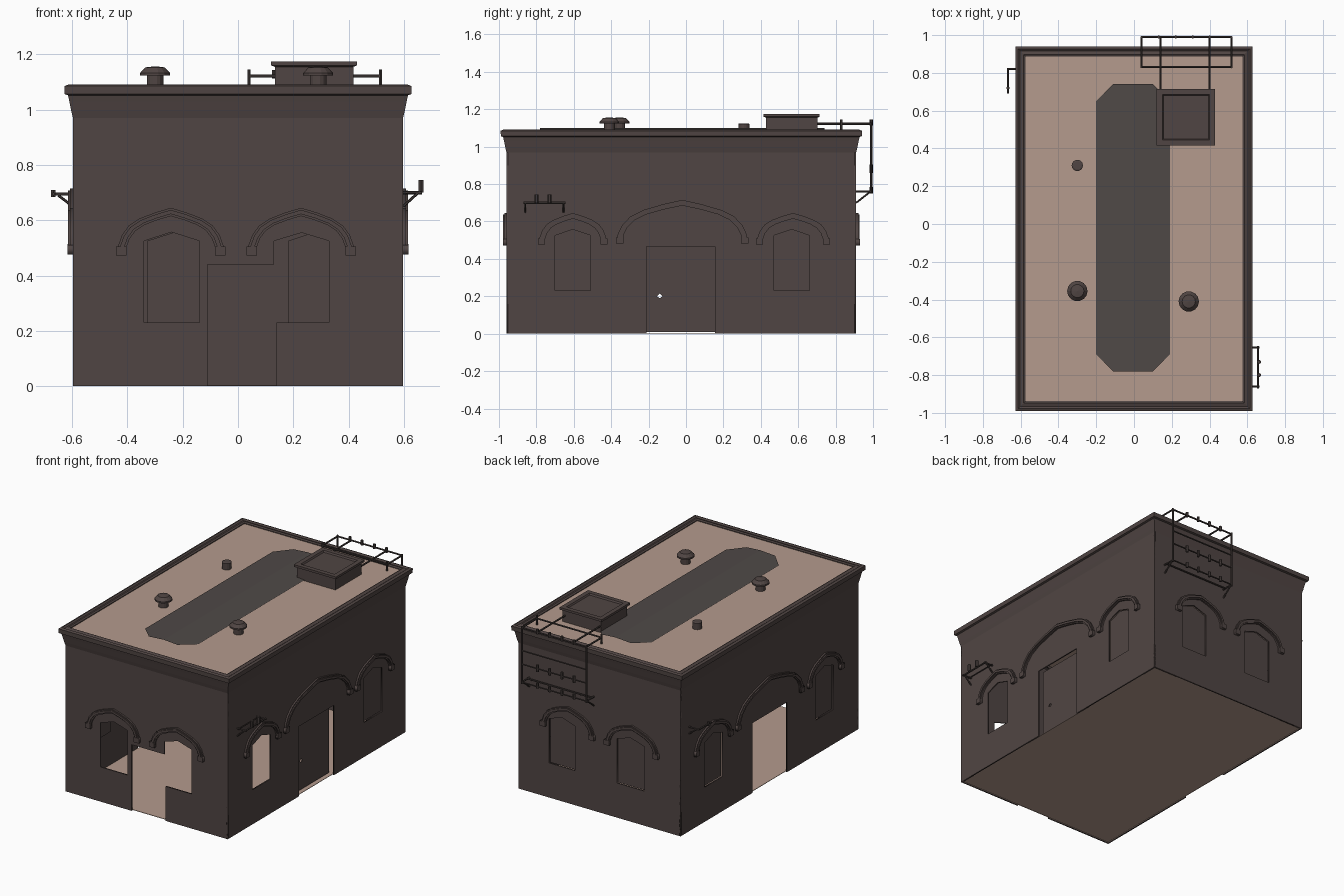
import bpy, bmesh, math
from mathutils import Matrix, Vector

if "Cube" in bpy.data.objects:
    bpy.data.objects.remove(bpy.data.objects["Cube"])

X, Y0, Y1 = 0.597, -0.96, 0.91      # outer wall planes


def srgb(r, g, b):
    f = lambda c: ((c / 255 + 0.055) / 1.055) ** 2.4
    return (f(r), f(g), f(b), 1)


def mat(name, *c):
    m = bpy.data.materials.new(name)
    m.diffuse_color = srgb(*c)
    m.use_nodes = True
    m.node_tree.nodes["Principled BSDF"].inputs["Base Color"].default_value = m.diffuse_color
    return m


WALL = mat("dark brown wall", 80, 69, 67)
TAN = mat("tan floor and roof", 181, 155, 141)
PATCH = mat("grey roof patch", 79, 73, 71)
METAL = mat("dark metal", 66, 58, 56)


def finish(name, bm, m):
    bmesh.ops.recalc_face_normals(bm, faces=bm.faces)
    me = bpy.data.meshes.new(name)
    bm.to_mesh(me)
    bm.free()
    me.materials.append(m)
    ob = bpy.data.objects.new(name, me)
    bpy.context.collection.objects.link(ob)
    return ob


# each side maps (u, height, outward) to the world
def side(udir, out, origin):
    M = Matrix((udir, (0, 0, 1), out)).transposed().to_4x4()
    M.translation = origin
    return M


FRONT = side((1, 0, 0), (0, -1, 0), (0, Y0, 0))
BACK = side((1, 0, 0), (0, 1, 0), (0, Y1, 0))
RIGHT = side((0, 1, 0), (1, 0, 0), (X, 0, 0))
LEFT = side((0, 1, 0), (-1, 0, 0), (-X, 0, 0))


def plate(name, frame, loops, lo, hi, m):
    """Flat plate with holes, reaching from depth lo to hi."""
    cu = bpy.data.curves.new(name, 'CURVE')
    cu.dimensions = '2D'
    cu.fill_mode = 'BOTH'
    cu.extrude = (hi - lo) / 2
    for pts in loops:
        s = cu.splines.new('POLY')
        s.points.add(len(pts) - 1)
        for p, q in zip(s.points, pts):
            p.co = (q[0], q[1], 0, 1)
        s.use_cyclic_u = True
    tmp = bpy.data.objects.new("tmp", cu)
    bpy.context.collection.objects.link(tmp)
    bpy.context.view_layer.update()
    dg = bpy.context.evaluated_depsgraph_get()
    bm = bmesh.new()
    bm.from_mesh(tmp.evaluated_get(dg).to_mesh())
    bpy.data.objects.remove(tmp)
    bmesh.ops.remove_doubles(bm, verts=bm.verts, dist=1e-5)
    bm.transform(frame @ Matrix.Translation((0, 0, (lo + hi) / 2)))
    return finish(name, bm, m)


def window(a, b):
    return [(a, .23), (b, .23), (b, .525), ((a + b) / 2, .557), (a, .525)]


def arch(name, frame, c, half, foot, peak, w=.03):
    h = peak - foot
    shape = [(1, 0), (1, .2), (.93, .42), (.8, .62), (.6, .77), (.3, .9), (0, 1)]
    shape += [(-x, z) for x, z in shape[-2::-1]]

    def band(i, o):
        ring = lambda d: [(c + x * (half - d), foot + z * (h - d)) for x, z in shape]
        return [ring(i) + ring(o)[::-1]]
    plate(name + "_base", frame, band(0, w), 0, .011, WALL)
    plate(name + "_moulding", frame, band(w * .25, w * .75), 0, .018, WALL)
    for s in (-1, 1):
        a, b = c + s * (half + .008), c + s * (half - w)
        plate(name + "_foot", frame,
              [[(a, foot - .003), (b, foot - .003), (b, foot + .03), (a, foot + .03)]], 0, .019, WALL)


# walls with openings
T, TOP = -.008, 1.06
plate("front_wall", FRONT, [
    [(-X, 0), (-.11, 0), (-.11, .44), (.13, .44), (.13, .525), (.23, .555), (.33, .525),
     (.33, .23), (.14, .23), (.14, 0), (X, 0), (X, TOP), (-X, TOP)], window(-.34, -.14)], T, 0, WALL)
plate("back_wall", BACK, [[(-X, 0), (X, 0), (X, TOP), (-X, TOP)],
                          window(-.33, -.13), window(.18, .37)], T, 0, WALL)
for name, fr in (("right_wall", RIGHT), ("left_wall", LEFT)):
    plate(name, fr, [
        [(Y0, 0), (-.21, 0), (-.21, .465), (.155, .465), (.155, 0), (Y1, 0), (Y1, TOP), (Y0, TOP)],
        window(-.70, -.51), window(.47, .66)], T, 0, WALL)
    arch(name + "_door_arch", fr, -.02, .345, .485, .715)
    arch(name + "_arch_a", fr, -.605, .178, .48, .645)
    arch(name + "_arch_b", fr, .572, .19, .48, .645)
for name, fr in (("front_wall", FRONT), ("back_wall", BACK)):
    arch(name + "_arch_a", fr, -.243, .19, .475, .645)
    arch(name + "_arch_b", fr, .228, .19, .475, .645)

# closed window panes and the recessed right door
for fr, a, b in ((BACK, -.33, -.13), (BACK, .18, .37), (LEFT, -.70, -.51),
                 (LEFT, .47, .66), (RIGHT, .47, .66)):
    plate("window_pane", fr, [window(a, b)], -.018, -.012, WALL)
plate("right_door", RIGHT, [[(-.21, .01), (.155, .01), (.155, .465), (-.21, .465)],
                            [(-.155, .2), (-.14, .215), (-.125, .2), (-.14, .19)]], -.04, -.034, WALL)


def rings(name, loops, m, cap=False):
    """Loft rectangles given as (x0, x1, y0, y1, z)."""
    bm = bmesh.new()
    vs = [[bm.verts.new((x, y, z)) for x, y in ((a, c), (b, c), (b, d), (a, d))]
          for a, b, c, d, z in loops]
    for p, q in zip(vs, vs[1:]):
        for i in range(4):
            bm.faces.new((p[i], p[i - 1], q[i - 1], q[i]))
    if cap:
        bm.faces.new(vs[-1])
    return finish(name, bm, m)


# cornice and parapet rim
profile = [(0, .97), (.006, .995), (.013, 1.03), (.018, 1.052), (.03, 1.056), (.031, 1.085),
           (.016, 1.091), (.006, 1.084), (-.012, 1.09), (-.022, 1.085), (-.022, 1.065)]
rings("cornice", [(-X - o, X + o, Y0 - o, Y1 + o, z) for o, z in profile], WALL)

# floor and roof sheets
rings("floor", [(-X + .01, X - .01, Y0 + .01, Y1 - .01, z) for z in (.002, .005)], TAN, True)
rings("roof", [(-X + .02, X - .02, Y0 + .02, Y1 - .02, z) for z in (1.076, 1.08)], TAN, True)

# raised grey roof strip with a shallow ridge
bm = bmesh.new()
x0, x1, y0, y1, c = -.2, .19, -.78, .74, .09
outline = [(x0, y0 + c), (x0 + c, y0), (0, y0), (x1 - c, y0), (x1, y0 + c),
           (x1, y1 - c), (x1 - c, y1), (0, y1), (x0 + c, y1), (x0, y1 - c)]
v = [bm.verts.new((x, y, 1.099 - .07 * abs(x))) for x, y in outline]
bm.faces.new((v[0], v[1], v[2], v[7], v[8], v[9]))
bm.faces.new((v[2], v[3], v[4], v[5], v[6], v[7]))
finish("roof_strip", bm, PATCH)

# roof hatch with lip and sunken lid
a, b, c, d = .12, .43, .415, .715
rings("roof_hatch", [(a + o, b - o, c + o, d - o, z) for o, z in (
    (.013, 1.07), (.013, 1.155), (0, 1.16), (0, 1.175), (.03, 1.175), (.036, 1.165))], WALL, True)


def turned(name, x, y, prof, n=14):
    bm = bmesh.new()
    vs = [bm.verts.new((r, 0, z)) for r, z in prof]
    es = [bm.edges.new(p) for p in zip(vs, vs[1:])]
    bmesh.ops.spin(bm, geom=vs + es, axis=(0, 0, 1), cent=(0, 0, 0), steps=n, angle=math.tau)
    bmesh.ops.remove_doubles(bm, verts=bm.verts, dist=1e-5)
    bm.transform(Matrix.Translation((x, y, 0)))
    return finish(name, bm, WALL)


# roof vents
for x, y in ((-.30, -.355), (.29, -.41)):
    turned("mushroom_vent", x, y, [(.03, 1.075), (.03, 1.125), (.054, 1.123), (.054, 1.133),
                                   (.035, 1.153), (0, 1.157)])
turned("pipe_vent", -.30, .31, [(.03, 1.075), (.03, 1.122), (.022, 1.125), (0, 1.125)])


def rods(name, segs):
    """Thin rods (start, end, radius) joined into one part."""
    bm = bmesh.new()
    for p, q, r in segs:
        p, q = Vector(p), Vector(q)
        M = Matrix.Translation((p + q) / 2) @ (q - p).to_track_quat('Z', 'Y').to_matrix().to_4x4()
        bmesh.ops.create_cone(bm, cap_ends=True, segments=6, radius1=r, radius2=r,
                              depth=(q - p).length, matrix=M)
    return finish(name, bm, METAL)


# cable rack over the back edge
R, L0, L1, YB, ZT = .006, .04, .515, .99, 1.122
s = [((L0, y, ZT), (L1, y, ZT), R) for y in (.83, YB)]
s += [((x, .70, ZT), (x, YB, ZT), R) for x in (.14, .40)]
s += [((L0, YB, z), (L1, YB, z), .005) for z in (.97, .88, .76)]
s += [((L0, .93, .76), (L1, .93, .76), R)]
for x in (L0, L1):
    s += [((x, .83, ZT), (x, YB, ZT), R), ((x, YB, ZT + .008), (x, YB, .75), R),
          ((x, .83, 1.07), (x, .83, 1.145), R), ((x, .91, .76), (x, YB, .76), R),
          ((x, .91, .70), (x, .98, .755), .005)]
for i in range(4):
    x = .13 + i * .09
    s += [((x, YB, ZT - .01), (x, YB, ZT + .022), .009), ((x, YB, .86), (x, YB, .905), .009),
          ((x, YB, .75), (x, YB, .785), .009)]
rods("back_cable_rack", s)

# right wall bracket with insulators
s = [((.657, -.87, .70), (.657, -.645, .70), R), ((.61, -.87, .70), (.61, -.645, .70), .004)]
for y in (-.86, -.655):
    s += [((X, y, .70), (.665, y, .70), R), ((X, y, .65), (.652, y, .70), .005)]
s += [((.662, y, .70), (.662, y, .745), .011) for y in (-.80, -.73)]
rods("right_bracket", s)

# left wall bracket
rods("left_bracket", [((-X, .82, .695), (-.672, .82, .695), R), ((-X, .82, .65), (-.65, .82, .69), .005),
                      ((-.668, .825, .695), (-.668, .69, .695), R),
                      ((-.668, .72, .685), (-.668, .72, .71), .009)])
